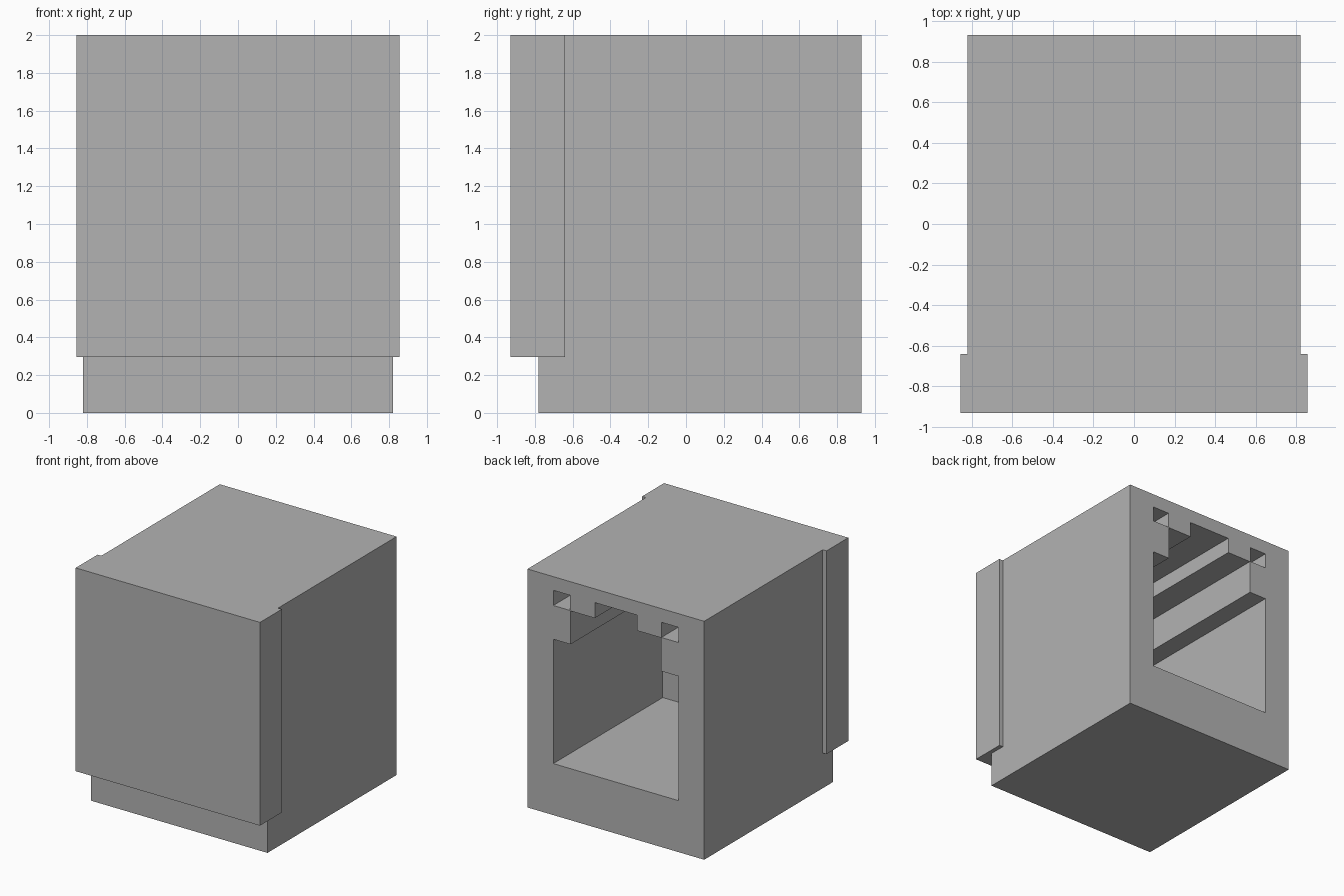
import bpy
import bmesh

if "Cube" in bpy.data.objects:
    bpy.data.objects.remove(bpy.data.objects["Cube"], do_unlink=True)

GREY = (0.45, 0.45, 0.45, 1.0)
mat = bpy.data.materials.new("plain_grey")
mat.use_nodes = True
mat.diffuse_color = GREY
mat.node_tree.nodes["Principled BSDF"].inputs["Base Color"].default_value = GREY


def prism(name, outline, y0, y1):
    """Extrude an (x, z) outline from y0 to y1."""
    bm = bmesh.new()
    face = bm.faces.new([bm.verts.new((x, y0, z)) for x, z in outline])
    new = bmesh.ops.extrude_face_region(bm, geom=[face])["geom"]
    verts = [v for v in new if isinstance(v, bmesh.types.BMVert)]
    bmesh.ops.translate(bm, verts=verts, vec=(0, y1 - y0, 0))
    bmesh.ops.recalc_face_normals(bm, faces=bm.faces)
    mesh = bpy.data.meshes.new(name)
    bm.to_mesh(mesh)
    bm.free()
    mesh.materials.append(mat)
    ob = bpy.data.objects.new(name, mesh)
    bpy.context.collection.objects.link(ob)
    return ob


def rect(x0, x1, z0, z1):
    return [(x0, z0), (x1, z0), (x1, z1), (x0, z1)]


def combine(target, other, operation):
    """Apply a boolean and discard the helper."""
    other.hide_render = True
    mod = target.modifiers.new("boolean", "BOOLEAN")
    mod.operation, mod.solver, mod.object = operation, "EXACT", other
    deps = bpy.context.evaluated_depsgraph_get()
    mesh = bpy.data.meshes.new_from_object(target.evaluated_get(deps))
    target.modifiers.clear()
    target.data = mesh
    bpy.data.objects.remove(other, do_unlink=True)


BACK, POCKET_END = 0.93, -0.52

# Main block with the wider front plate
housing = prism("socket_housing", rect(-0.82, 0.82, 0, 2), -0.78, BACK)
plate = prism("front_plate", rect(-0.855, 0.855, 0.295, 2), -0.93, -0.64)
combine(housing, plate, "UNION")

# Stepped socket opening, mirrored about the centre
half = [(0.58, 0.432), (0.58, 1.475), (0.42, 1.475),
        (0.42, 1.755), (0.195, 1.755), (0.195, 1.885)]
outline = half + [(-x, z) for x, z in reversed(half)]
combine(housing, prism("socket_cutter", outline, POCKET_END, BACK + 0.1), "DIFFERENCE")

# Small square pockets in the upper corners
for side in (-1, 1):
    xs = sorted((side * 0.423, side * 0.58))
    pocket = prism("pocket_cutter", rect(xs[0], xs[1], 1.758, 1.885),
                   POCKET_END, BACK + 0.1)
    combine(housing, pocket, "DIFFERENCE")
